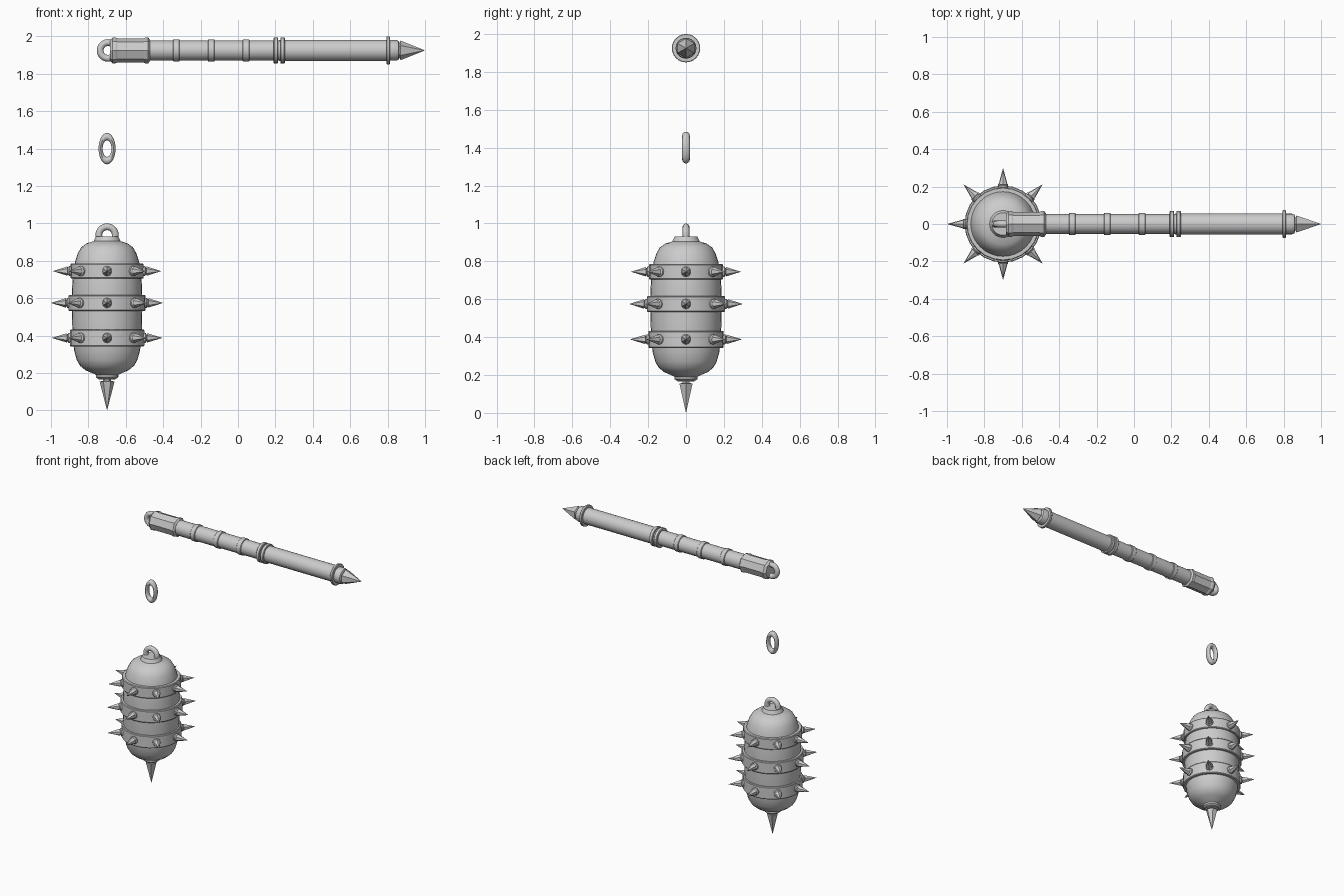
import bpy, bmesh, math
from mathutils import Matrix, Vector

if "Cube" in bpy.data.objects:
    bpy.data.objects.remove(bpy.data.objects["Cube"])

HX = -0.70   # x of the hanging head
AZ = 1.925   # height of the handle axis


def finish(bm, name, matrix, smooth=True):
    bmesh.ops.recalc_face_normals(bm, faces=bm.faces)
    me = bpy.data.meshes.new(name)
    bm.to_mesh(me)
    bm.free()
    me.transform(matrix)
    ob = bpy.data.objects.new(name, me)
    bpy.context.collection.objects.link(ob)
    if smooth:
        bpy.ops.object.select_all(action='DESELECT')
        ob.select_set(True)
        bpy.context.view_layer.objects.active = ob
        bpy.ops.object.shade_smooth_by_angle(angle=math.radians(32))
    return ob


def lathe(name, profile, n, matrix, smooth=True, phase=0.0):
    """Revolve (radius, height) points around local z, with capped ends."""
    bm = bmesh.new()
    rings = []
    for r, h in profile:
        if r == 0:
            rings.append([bm.verts.new((0, 0, h))])
        else:
            rings.append([bm.verts.new((r * math.cos(phase + math.tau * i / n),
                                        r * math.sin(phase + math.tau * i / n), h))
                          for i in range(n)])
    for a, b in zip(rings, rings[1:]):
        for i in range(n):
            j = (i + 1) % n
            if len(b) == 1:
                bm.faces.new((a[i], a[j], b[0]))
            elif len(a) == 1:
                bm.faces.new((a[0], b[j], b[i]))
            else:
                bm.faces.new((a[i], a[j], b[j], b[i]))
    for ring in (rings[0], rings[-1]):
        if len(ring) > 1:
            bm.faces.new(ring)
    return finish(bm, name, matrix, smooth)


def ring(name, major, minor, centre, scale=(1, 1, 1)):
    """Torus lying in the xz plane."""
    bpy.ops.mesh.primitive_torus_add(major_radius=major, minor_radius=minor,
                                     major_segments=32, minor_segments=12)
    ob = bpy.context.object
    ob.name = name
    ob.data.transform(Matrix.Translation(centre) @ Matrix.Diagonal((*scale, 1))
                      @ Matrix.Rotation(math.pi / 2, 4, 'X'))
    bpy.ops.object.shade_smooth_by_angle(angle=math.radians(40))


HEAD = Matrix.Translation((HX, 0, 0))
HANDLE = Matrix.Translation((0, 0, AZ)) @ Matrix.Rotation(math.pi / 2, 4, 'Y')

# Head: rounded barrel body
lathe("head_body", [(0.045, 0.165), (0.05, 0.185), (0.068, 0.195), (0.115, 0.215),
                    (0.145, 0.24), (0.162, 0.27), (0.176, 0.32), (0.184, 0.39),
                    (0.187, 0.48), (0.189, 0.573), (0.187, 0.66), (0.181, 0.745),
                    (0.17, 0.80), (0.157, 0.84), (0.138, 0.873), (0.11, 0.893),
                    (0.072, 0.905), (0.06, 0.93)], 32, HEAD)

# Bands, each with eight bosses and spikes
for label, z, half, rb, tip in (("lower", 0.388, 0.045, 0.199, 0.296),
                                ("middle", 0.575, 0.043, 0.206, 0.300),
                                ("upper", 0.745, 0.04, 0.196, 0.290)):
    lathe(label + "_band", [(rb - 0.03, z - half), (rb - 0.004, z - half), (rb, z - half + 0.005),
                            (rb, z + half - 0.005), (rb - 0.004, z + half), (rb - 0.03, z + half)],
          24, HEAD)
    for k in range(8):
        m = (Matrix.Translation((HX, 0, z)) @ Matrix.Rotation(k * math.pi / 4, 4, 'Z')
             @ Matrix.Rotation(math.pi / 2, 4, 'Y'))
        lathe(f"{label}_boss_{k}", [(0.027, rb - 0.02), (0.027, rb + 0.006), (0.02, rb + 0.012)], 12, m)
        lathe(f"{label}_spike_{k}", [(0.016, rb), (0.016, rb + 0.013), (0.025, rb + 0.015),
                                     (0, tip)], 6, m, False)

# Bottom collar and spike
lathe("bottom_collar", [(0.05, 0.17), (0.06, 0.178), (0.06, 0.19), (0.05, 0.2)], 24, HEAD)
lathe("bottom_spike", [(0.022, 0.18), (0.022, 0.158), (0.04, 0.155), (0, 0)], 6, HEAD, False)

# Loops and hanging link
ring("head_loop", 0.044, 0.018, (HX, 0, 0.938))
ring("hanging_link", 0.064, 0.02, (HX, 0, 1.40), (0.54, 1, 1))
ring("handle_loop", 0.042, 0.018, (-0.695, 0, AZ))

# Handle: faceted socket with raised end rims
lathe("handle_socket", [(0.056, -0.685), (0.069, -0.67), (0.069, -0.655), (0.065, -0.645),
                        (0.065, -0.505), (0.069, -0.495), (0.069, -0.48), (0.056, -0.47)],
      8, HANDLE, False)

# Shaft, grip and end cap
lathe("shaft", [(0.053, -0.5), (0.053, 0.22)], 24, HANDLE)
lathe("grip", [(0.057, 0.22), (0.057, 0.80)], 24, HANDLE)
lathe("end_cap", [(0.055, 0.80), (0.055, 0.845), (0.051, 0.857), (0.042, 0.862)], 24, HANDLE)
lathe("end_spike", [(0.03, 0.855), (0.052, 0.87), (0, 1.0)], 6, HANDLE, False)

# Shaft rings and collars
for i, (x, w, r) in enumerate(((-0.33, 0.036, 0.059), (-0.143, 0.036, 0.059), (0.043, 0.036, 0.059),
                               (0.203, 0.024, 0.069), (0.238, 0.024, 0.069), (0.803, 0.018, 0.075))):
    h = w / 2
    lathe(f"handle_ring_{i}", [(r - 0.02, x - h), (r - 0.003, x - h), (r, x - h + 0.003),
                               (r, x + h - 0.003), (r - 0.003, x + h), (r - 0.02, x + h)], 24, HANDLE)
